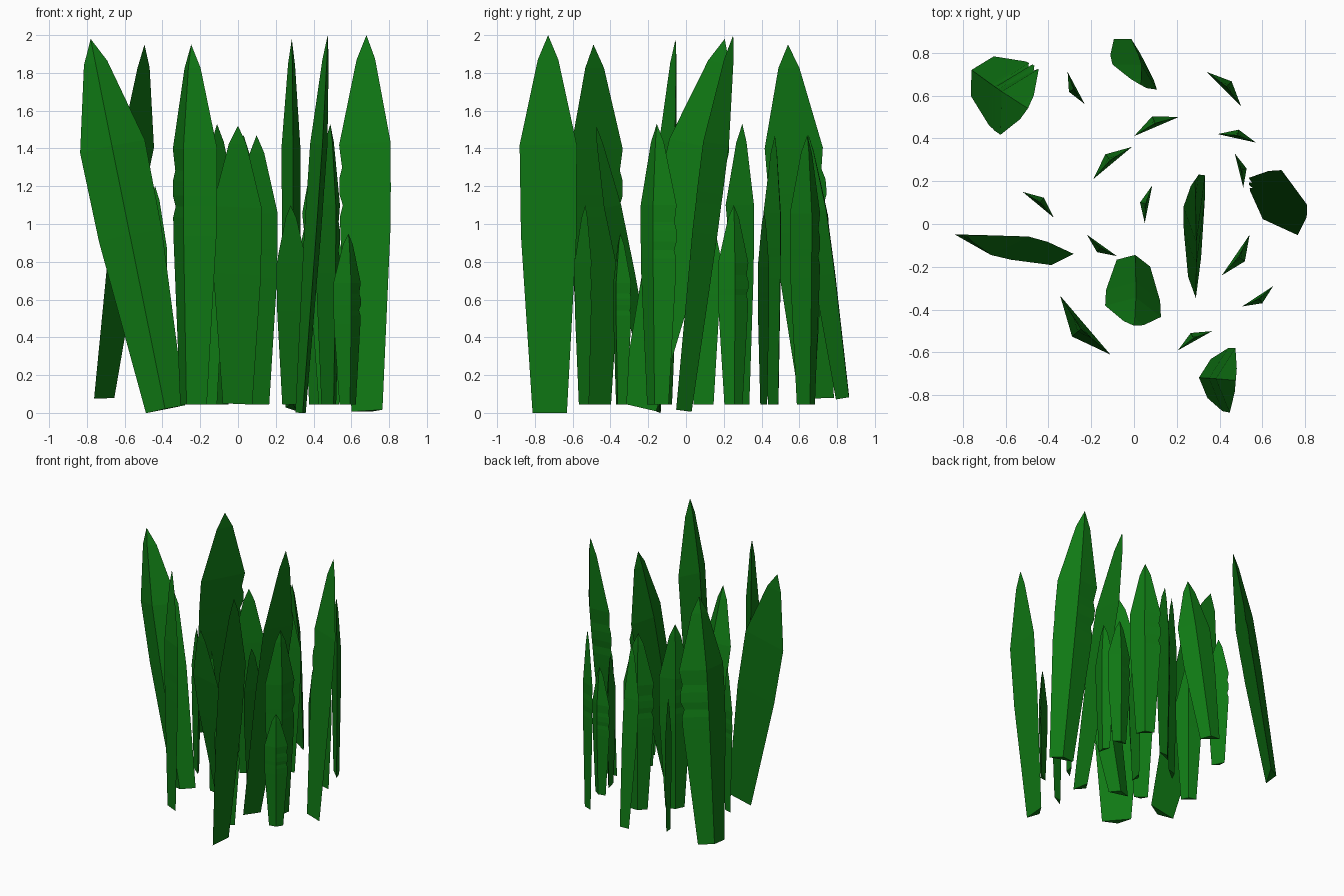
import bpy
from math import radians, degrees, atan2, cos, sin
from mathutils import Vector

if "Cube" in bpy.data.objects:
    bpy.data.objects.remove(bpy.data.objects["Cube"])

green = bpy.data.materials.new("leaf_green")
green.diffuse_color = (0.005, 0.19, 0.007, 1)
green.use_nodes = True
green.node_tree.nodes["Principled BSDF"].inputs["Base Color"].default_value = green.diffuse_color

# height fraction, width (relative to half width), nick depth
PROFILE = [(0, .6, 0), (.47, .97, 0), (.52, .98, 0), (.55, .98, .11), (.58, 1, 0),
           (.62, 1, 0), (.65, 1, .11), (.71, 1, 0), (.935, .36, 0)]


def blade(name, base, tip, angle, half, side, thick=.45, nick=-1):
    """Three-sided blade: one flat face, a ridge on the other side, nicks on one edge."""
    base, tip = Vector(base), Vector(tip)
    axis = (tip - base).normalized()
    u = Vector((cos(radians(angle)), sin(radians(angle)), 0))
    u = (u - axis * u.dot(axis)).normalized() * half
    n = axis.cross(u) * side * thick
    verts = []
    rows = [p for p in PROFILE if nick or p[0] in (0, .47, .71, .935)]
    for f, w, k in rows:
        c = base.lerp(tip, f) - n * w * .33          # centreline runs through the middle
        verts += [c - u * (w - k * (nick < 0)), c + u * (w - k * (nick > 0)), c + n * w]
    verts.append(tip)
    last = len(rows) - 1
    faces = [(2, 1, 0)]
    for i in range(last):
        for a in range(3):
            b = (a + 1) % 3
            faces.append((i*3 + a, i*3 + b, i*3 + 3 + b, i*3 + 3 + a))
    for a in range(3):
        faces.append((last*3 + a, last*3 + (a + 1) % 3, len(verts) - 1))
    if side < 0:
        faces = [f[::-1] for f in faces]
    me = bpy.data.meshes.new(name)
    me.from_pydata(verts, [], faces)
    me.materials.append(green)
    ob = bpy.data.objects.new(name, me)
    bpy.context.collection.objects.link(ob)


# large leaning blades: base, tip, width direction, half width, ridge side, thickness, nick side
large = [
    ((-.385, -.155, .02), (-.78, -.055, 1.98), -2, .175, -1, .52, 0),
    ((-.725, .70, .08), (-.495, .54, 1.95), 60, .178, 1, .55, 1),
    ((.69, .0, .01), (.68, .25, 2.0), -25, .15, 1, .55, -1),
    ((.285, -.25, .03), (.285, .205, 1.98), 83, .163, 1, .5, 0),
    ((.335, -.72, .0), (.475, -.73, 2.0), 85, .152, 1, .52, 0),
    ((-.025, .84, .08), (.03, .65, 1.47), -30, .12, 1, .55, 0),
    ((.0, -.17, .05), (.0, -.475, 1.52), -12, .133, 1, .5, 0),
]
for i, args in enumerate(large):
    blade(f"large_blade_{i + 1}", *args)

# upright blades: two edge points seen from above, height, ridge side
upright = [
    (-.31, .71, -.23, .56, 1.10, -1),
    (.34, .71, .50, .55, 1.47, 1),
    (.00, .41, .21, .50, 1.47, 1),
    (.39, .42, .57, .38, 1.07, 1),
    (.47, .33, .51, .17, 1.10, 1),
    (-.19, .21, -.01, .36, 1.53, 1),
    (-.52, .15, -.375, .03, 1.20, 1),
    (.085, .18, .05, .005, 1.17, -1),
    (-.22, -.05, -.08, -.15, 1.17, -1),
    (.54, -.05, .41, -.24, 1.53, 1),
    (.65, -.29, .505, -.385, .95, 1),
    (.365, -.50, .205, -.59, 1.10, -1),
    (-.345, -.335, -.11, -.61, 1.95, -1),
]
for i, (x1, y1, x2, y2, h, side) in enumerate(upright):
    d = Vector((x2 - x1, y2 - y1))
    n = Vector((-d.y, d.x)) * side * .074
    x, y = (x1 + x2) / 2 + n.x, (y1 + y2) / 2 + n.y
    blade(f"upright_blade_{i + 1}", (x, y, .045), (x, y, h),
          degrees(atan2(d.y, d.x)), d.length / 2, side)
